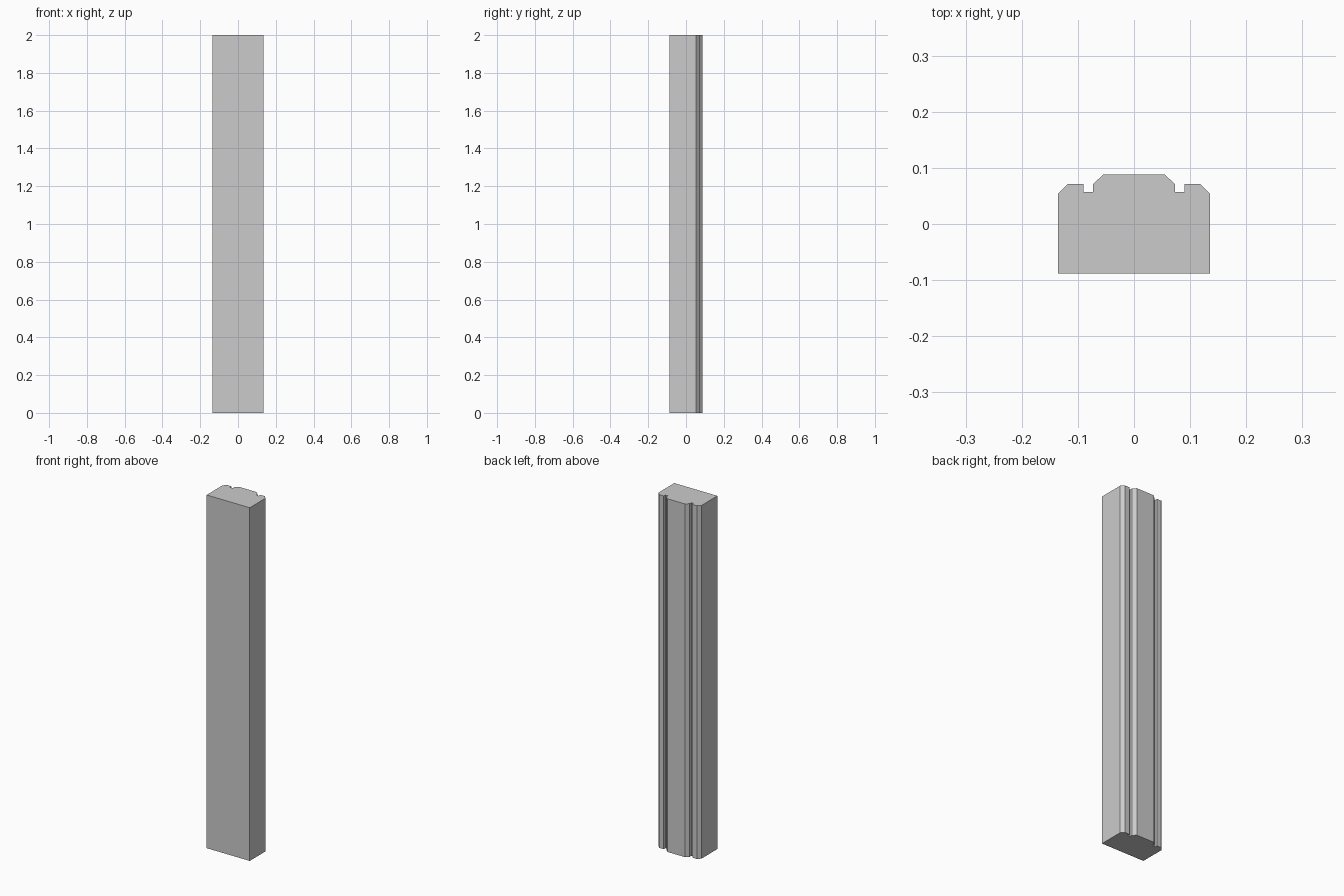
import bpy
import bmesh

HEIGHT = 2.0

cube = bpy.data.objects.get("Cube")
if cube:
    bpy.data.objects.remove(cube, do_unlink=True)

# Single plain grey
grey = bpy.data.materials.new("light_grey")
grey.use_nodes = True
colour = (0.6, 0.6, 0.6, 1.0)
grey.diffuse_color = colour
grey.node_tree.nodes["Principled BSDF"].inputs["Base Color"].default_value = colour

# Left half of the cross-section: flat front, chamfered edge, groove, raised centre panel
half = [
    (0.135, -0.088), (0.135, 0.054), (0.118, 0.071), (0.09, 0.071),
    (0.09, 0.057), (0.073, 0.057), (0.073, 0.071), (0.055, 0.088),
]
profile = half + [(-x, y) for x, y in reversed(half)]

# Extrude the mirrored profile upwards into the post
bm = bmesh.new()
base = bm.faces.new([bm.verts.new((x, y, 0)) for x, y in profile])
extruded = bmesh.ops.extrude_face_region(bm, geom=[base], use_keep_orig=True)
top = [v for v in extruded["geom"] if isinstance(v, bmesh.types.BMVert)]
bmesh.ops.translate(bm, verts=top, vec=(0, 0, HEIGHT))
bmesh.ops.recalc_face_normals(bm, faces=bm.faces)

mesh = bpy.data.meshes.new("grooved_post")
bm.to_mesh(mesh)
bm.free()
mesh.materials.append(grey)
post = bpy.data.objects.new("grooved_post", mesh)
bpy.context.collection.objects.link(post)
